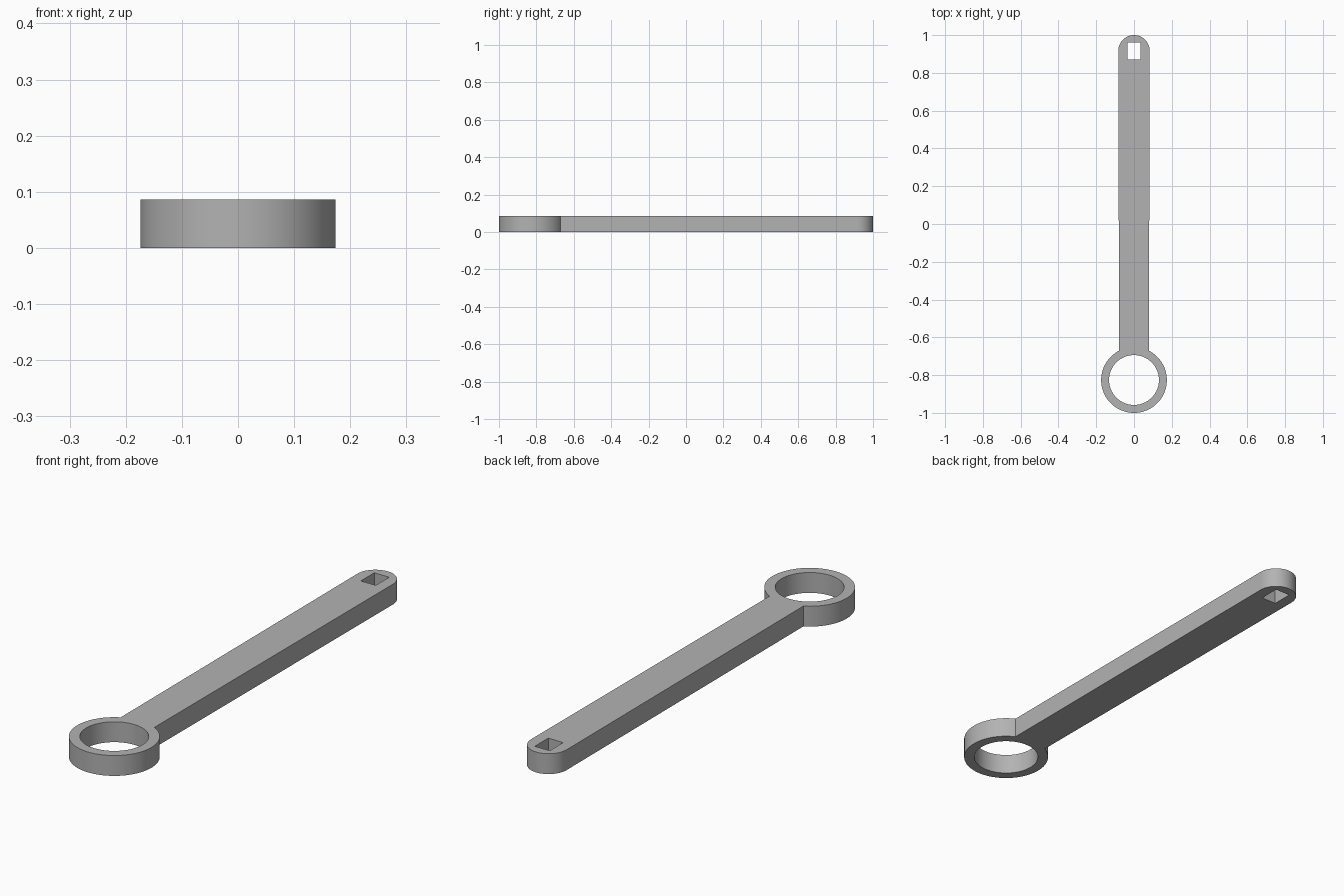
import bpy, bmesh
from math import pi, asin, sin, cos

HEIGHT = 0.086
RING_Y, RING_R, BORE_R = -0.826, 0.174, 0.132
CAP_R, NECK = 0.083, 0.079
CAP_Y = 1 - CAP_R

cube = bpy.data.objects.get("Cube")
if cube:
    bpy.data.objects.remove(cube)

steel = bpy.data.materials.new("grey steel")
steel.use_nodes = True
grey = (0.45, 0.45, 0.45, 1)
steel.diffuse_color = grey
steel.node_tree.nodes["Principled BSDF"].inputs["Base Color"].default_value = grey


def arc(cy, r, start, end, steps):
    angles = [start + (end - start) * i / steps for i in range(steps + 1)]
    return [(r * cos(a), cy + r * sin(a)) for a in angles]


def add_loop(curve, points):
    spline = curve.splines.new('POLY')
    spline.points.add(len(points) - 1)
    for p, (x, y) in zip(spline.points, points):
        p.co = (x, y, 0, 1)
    spline.use_cyclic_u = True


# Outline: ring, slightly tapered handle and rounded tip, with two openings
profile = bpy.data.curves.new("wrench_profile", 'CURVE')
profile.dimensions = '2D'
profile.fill_mode = 'BOTH'
profile.extrude = HEIGHT / 2
join = asin(NECK / RING_R)
ring = arc(RING_Y, RING_R, pi / 2 - join, pi / 2 + join - 2 * pi, 80)
tip = arc(CAP_Y, CAP_R, pi, 0, 40)
add_loop(profile, ring + tip)
add_loop(profile, arc(RING_Y, BORE_R, 0, 2 * pi, 80)[:-1])
add_loop(profile, [(-0.035, 0.87), (0.035, 0.87), (0.035, 0.96), (-0.035, 0.96)])

# Turn the extruded outline into a clean mesh standing on the ground
helper = bpy.data.objects.new("profile_helper", profile)
bpy.context.collection.objects.link(helper)
bpy.context.view_layer.update()
mesh = bpy.data.meshes.new_from_object(
    helper.evaluated_get(bpy.context.evaluated_depsgraph_get()))
bpy.data.objects.remove(helper)

bm = bmesh.new()
bm.from_mesh(mesh)
bmesh.ops.remove_doubles(bm, verts=bm.verts, dist=1e-5)
bmesh.ops.translate(bm, verts=bm.verts, vec=(0, 0, HEIGHT / 2))
bmesh.ops.recalc_face_normals(bm, faces=bm.faces)
bm.to_mesh(mesh)
bm.free()

mesh.materials.clear()
mesh.materials.append(steel)
wrench = bpy.data.objects.new("ring_wrench", mesh)
bpy.context.collection.objects.link(wrench)
bpy.ops.object.select_all(action='DESELECT')
wrench.select_set(True)
bpy.context.view_layer.objects.active = wrench
bpy.ops.object.shade_smooth_by_angle(angle=pi / 6)
